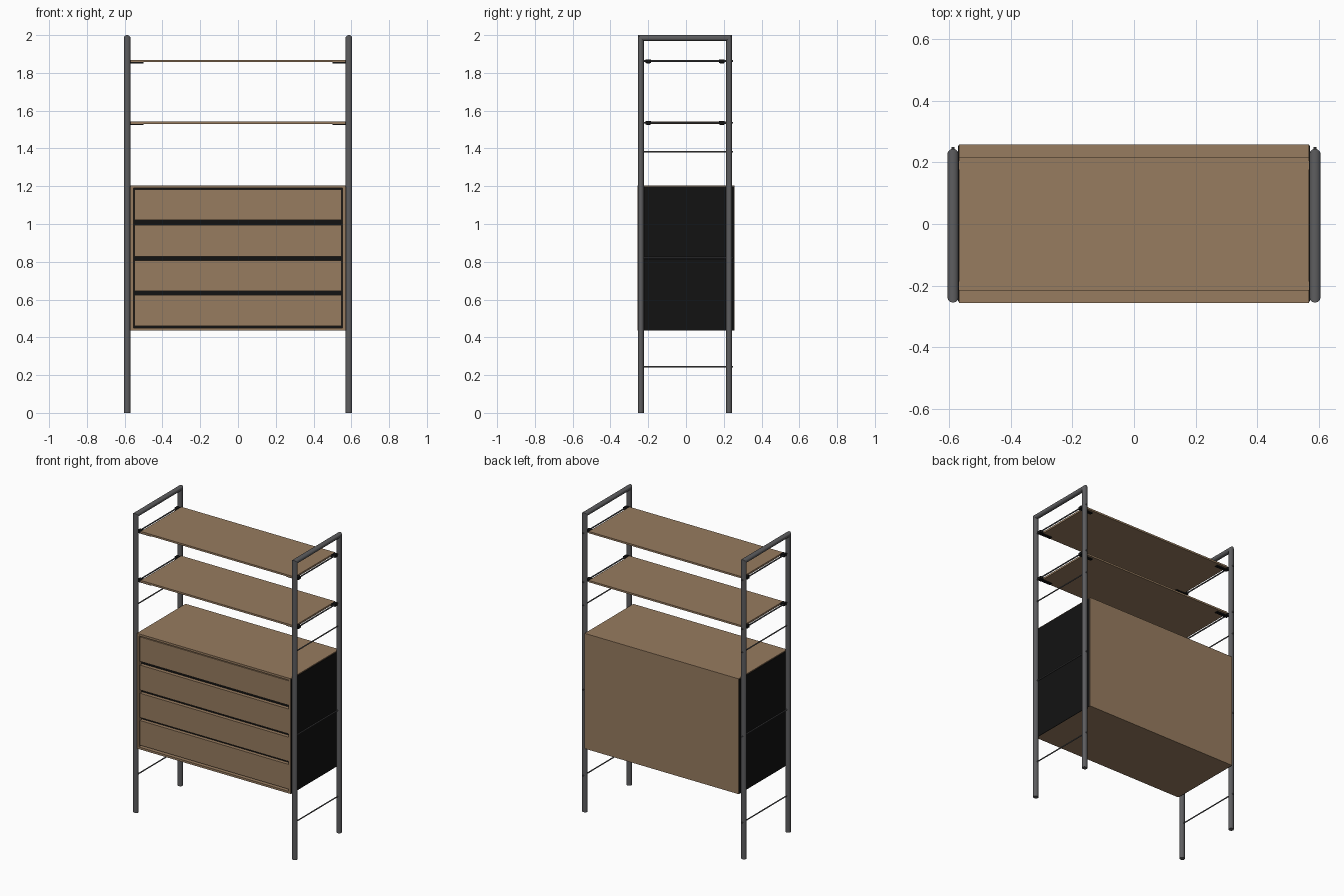
import bpy, bmesh, math
from mathutils import Vector

cube = bpy.data.objects.get("Cube")
if cube:
    bpy.data.objects.remove(cube, do_unlink=True)


def material(name, color):
    m = bpy.data.materials.new(name)
    m.use_nodes = True
    m.diffuse_color = (*color, 1)
    m.node_tree.nodes["Principled BSDF"].inputs["Base Color"].default_value = (*color, 1)
    return m


WOOD = material("warm wood", (0.31, 0.2, 0.115))
STEEL = material("grey steel", (0.11, 0.11, 0.115))
BLACK = material("black", (0.006, 0.006, 0.006))


def finish(name, bm, mat, smooth=False):
    bmesh.ops.recalc_face_normals(bm, faces=bm.faces)
    mesh = bpy.data.meshes.new(name)
    bm.to_mesh(mesh)
    bm.free()
    mesh.materials.append(mat)
    ob = bpy.data.objects.new(name, mesh)
    bpy.context.collection.objects.link(ob)
    if smooth:
        bpy.ops.object.select_all(action="DESELECT")
        ob.select_set(True)
        bpy.context.view_layer.objects.active = ob
        bpy.ops.object.shade_smooth_by_angle(angle=math.radians(35))
    return ob


def box(name, x, y, z, mat):
    """Box from (low, high) ranges on each axis."""
    bm = bmesh.new()
    bmesh.ops.create_cube(bm, size=1)
    for v in bm.verts:
        v.co = Vector([(a + b) / 2 + c * (b - a) for c, (a, b) in zip(v.co, (x, y, z))])
    return finish(name, bm, mat)


def side_box(name, side, x, y, z, mat):
    return box(name, sorted((side * x[0], side * x[1])), y, z, mat)


def rod(name, x, z, y, r, mat):
    """Thin round bar running front to back."""
    bm = bmesh.new()
    bmesh.ops.create_cone(bm, segments=10, radius1=r, radius2=r, depth=y[1] - y[0], cap_ends=True)
    for v in bm.verts:
        v.co = Vector((x + v.co.x, (y[0] + y[1]) / 2 + v.co.z, z + v.co.y))
    return finish(name, bm, mat, True)


POST_X, FRONT_Y, BACK_Y = 0.587, -0.239, 0.228
RX, R = 0.0175, 0.0155
TOP = 2 - R


def tube_frame(name, x):
    """Upside-down U of tube with mitred top corners."""
    bm = bmesh.new()
    stations = [(FRONT_Y, 0, -1, 0), (FRONT_Y, TOP, -1, 1),
                (BACK_Y, TOP, 1, 1), (BACK_Y, 0, 1, 0)]
    n = 20
    rings = []
    for y, z, dy, dz in stations:
        angles = [2 * math.pi * i / n for i in range(n)]
        rings.append([bm.verts.new((x + RX * math.cos(a), y + dy * R * math.sin(a),
                                    z + dz * R * math.sin(a))) for a in angles])
    for a, b in zip(rings, rings[1:]):
        for i in range(n):
            j = (i + 1) % n
            bm.faces.new((a[i], a[j], b[j], b[i]))
    bm.faces.new(rings[0])
    bm.faces.new(rings[-1])
    return finish(name, bm, STEEL, True)


# Cabinet shell
LOW, HIGH = 0.435, 1.205
FRONT, BACK = -0.256, 0.258
HALF, T = 0.568, 0.014
box("cabinet_top", (-HALF, HALF), (FRONT, BACK), (HIGH - T, HIGH), WOOD)
box("cabinet_bottom", (-HALF, HALF), (FRONT, BACK), (LOW, LOW + T), WOOD)
box("cabinet_back", (-HALF, HALF), (BACK - T, BACK), (LOW + T, HIGH - T), WOOD)
box("drawer_recess", (T - HALF, HALF - T), (-0.225, BACK - T), (LOW + T, HIGH - T), BLACK)

# Drawer fronts with dark finger gaps
for i, z in enumerate(((0.46, 0.625), (0.645, 0.807), (0.829, 0.995), (1.02, 1.183))):
    box(f"drawer_front_{i + 1}", (-0.549, 0.549), (-0.25, -0.226), z, WOOD)

# Shelves
SHELVES = (1.53, 1.857)
for i, z in enumerate(SHELVES):
    box(f"shelf_{i + 1}", (-0.568, 0.568), (-0.215, 0.215), (z, z + 0.012), WOOD)

# Parts repeated on both sides
for label, s in (("left", 1), ("right", -1)):
    side_box(f"{label}_cabinet_side", s, (HALF - T, HALF), (FRONT, BACK - T),
             (LOW + T, HIGH - T), WOOD)
    side_box(f"{label}_side_panel", s, (HALF, HALF + 0.003), (FRONT + 0.004, BACK - 0.004),
             (LOW, HIGH - 0.006), BLACK)
    tube_frame(f"{label}_tube_frame", s * POST_X)
    for i, z in enumerate((0.245, 0.82, 1.382)):
        rod(f"{label}_cross_rod_{i + 1}", s * POST_X, z, (FRONT_Y, 0.25), 0.004, STEEL)
    for i, z in enumerate(SHELVES):
        rod(f"{label}_shelf_rod_{i + 1}", s * POST_X, z + 0.006, (FRONT_Y, 0.25), 0.0045, STEEL)
        for end, y in (("front", -0.2), ("back", 0.19)):
            # Clip hooks over the rod and carries the shelf on a flat tongue
            side_box(f"{label}_{end}_clip_{i + 1}", s, (0.568, 0.594), (y - 0.014, y + 0.014),
                     (z - 0.004, z + 0.014), BLACK)
            side_box(f"{label}_{end}_tongue_{i + 1}", s, (0.5, 0.572), (y - 0.01, y + 0.01),
                     (z - 0.006, z), BLACK)
